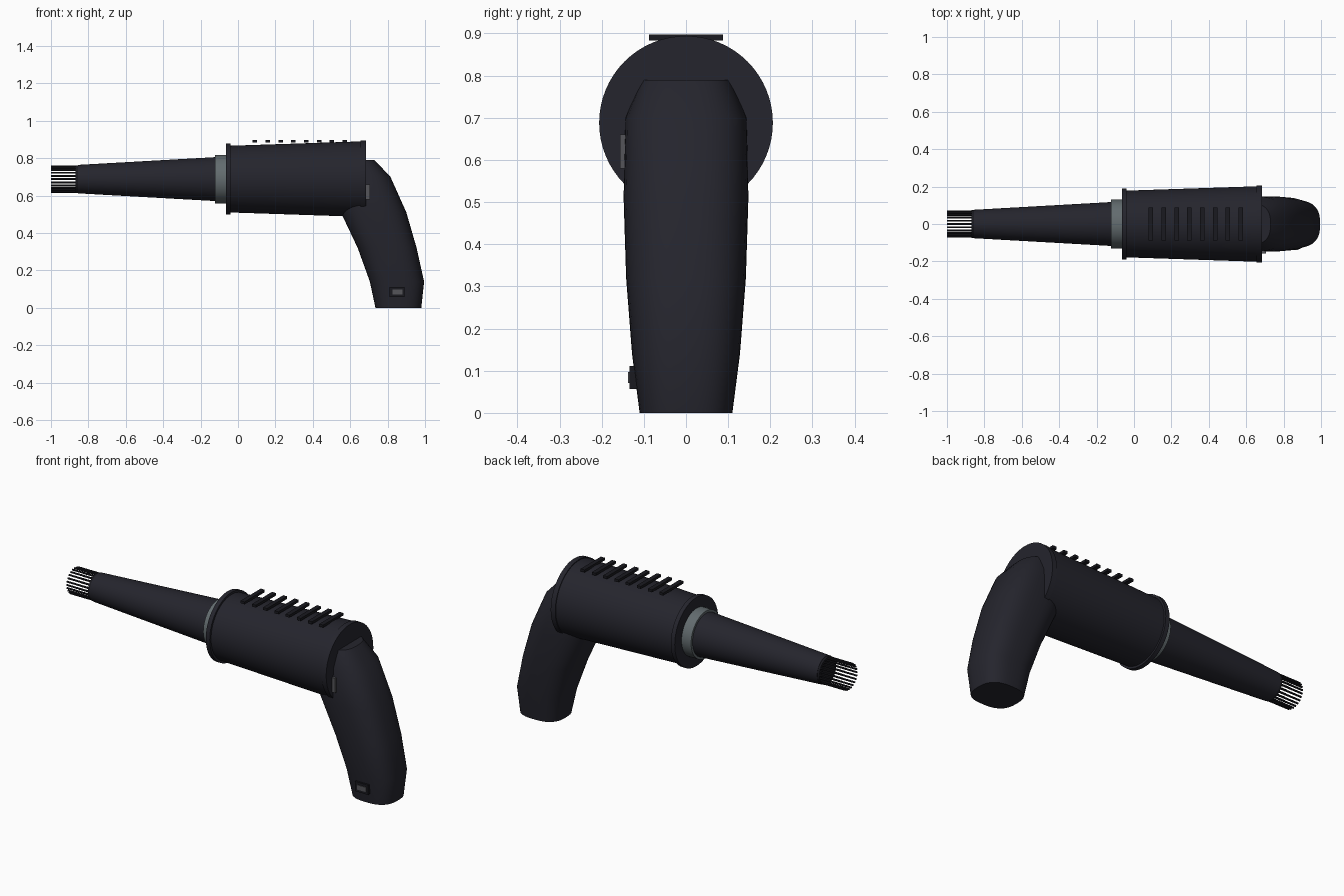
import bpy, bmesh, math
from mathutils import Matrix, Vector

cube = bpy.data.objects.get("Cube")
if cube:
    bpy.data.objects.remove(cube, do_unlink=True)

AXIS_Z = 0.688


def material(name, rgb):
    m = bpy.data.materials.new(name)
    m.use_nodes = True
    m.diffuse_color = (*rgb, 1)
    m.node_tree.nodes["Principled BSDF"].inputs["Base Color"].default_value = (*rgb, 1)
    return m


CASING = material("dark casing", (0.018, 0.018, 0.026))
BLACK = material("black trim", (0.01, 0.01, 0.014))
STEEL = material("grey metal", (0.125, 0.15, 0.16))
BUTTON = material("grey button", (0.09, 0.09, 0.1))


def finish(bm, name, mat, smooth=True):
    bmesh.ops.recalc_face_normals(bm, faces=bm.faces)
    mesh = bpy.data.meshes.new(name)
    bm.to_mesh(mesh)
    bm.free()
    mesh.materials.append(mat)
    obj = bpy.data.objects.new(name, mesh)
    bpy.context.collection.objects.link(obj)
    if smooth:
        bpy.ops.object.select_all(action="DESELECT")
        obj.select_set(True)
        bpy.context.view_layer.objects.active = obj
        bpy.ops.object.shade_smooth_by_angle(angle=math.radians(35))
    return obj


def loft(name, rings, mat):
    """Skin a list of point loops and cap both ends."""
    bm = bmesh.new()
    loops = [[bm.verts.new(p) for p in ring] for ring in rings]
    n = len(loops[0])
    for a, b in zip(loops, loops[1:]):
        for i in range(n):
            j = (i + 1) % n
            bm.faces.new((a[i], a[j], b[j], b[i]))
    bm.faces.new(loops[0])
    bm.faces.new(loops[-1])
    return finish(bm, name, mat)


def turned(name, profile, mat, sides=48):
    """Round part along x from (x, radius) pairs."""
    angles = [math.tau * i / sides for i in range(sides)]
    return loft(name, [[(x, r * math.cos(a), AXIS_Z + r * math.sin(a)) for a in angles]
                       for x, r in profile], mat)


def boxes(name, items, mat):
    """Boxes given by centre and size."""
    bm = bmesh.new()
    for centre, size in items:
        bmesh.ops.create_cube(bm, size=1, matrix=Matrix.Translation(centre)
                              @ Matrix.Diagonal((*size, 1)))
    return finish(bm, name, mat, False)


# Motor housing with a lip at each end
turned("motor_housing", [(-0.05, 0.178), (0.67, 0.202)], CASING, 64)
turned("front_lip", [(-0.064, 0.19), (-0.04, 0.19)], CASING, 64)
turned("rear_lip", [(0.656, 0.206), (0.684, 0.206)], CASING, 64)

# Barrel and its metal collar
turned("collar", [(-0.122, 0.13), (-0.06, 0.13)], STEEL)
turned("barrel", [(-0.856, 0.076), (-0.11, 0.118)], CASING)
turned("barrel_tip", [(-0.868, 0.074), (-0.85, 0.074)], BLACK)

# Ring of thin prongs at the tip
bm = bmesh.new()
PRONGS = 24
for i in range(PRONGS):
    a = math.tau * i / PRONGS
    spot = Vector((-0.93, 0.068 * math.cos(a), AXIS_Z + 0.068 * math.sin(a)))
    bmesh.ops.create_cone(bm, cap_ends=True, segments=8, radius1=0.005, radius2=0.005,
                          depth=0.14, matrix=Matrix.Translation(spot)
                          @ Matrix.Rotation(math.pi / 2, 4, "Y"))
finish(bm, "tip_prongs", BLACK)

# Raised vent bars on top
boxes("vent_bars", [((0.09 + 0.0687 * i, 0, 0.89), (0.024, 0.176, 0.014))
                    for i in range(8)], BLACK)

# Grip: stacked horizontal sections (height, inner x, outer x, half width)
SECTIONS = [(0, 0.735, 0.98, 0.11), (0.14, 0.705, 0.995, 0.128),
            (0.32, 0.64, 0.955, 0.142), (0.51, 0.55, 0.9, 0.148),
            (0.7, 0.5, 0.815, 0.144), (0.79, 0.52, 0.73, 0.108)]


def rounded(v):
    return math.copysign(abs(v) ** 0.74, v)


grip_rings = []
for z, x0, x1, w in SECTIONS:
    grip_rings.append([((x0 + x1) / 2 + (x1 - x0) / 2 * rounded(math.cos(a)),
                        w * rounded(math.sin(a)), z)
                       for a in (math.tau * i / 40 for i in range(40))])
loft("grip", grip_rings, CASING)

# Trigger plate and power switch on the front side
boxes("trigger_plate", [((0.693, -0.149, 0.62), (0.024, 0.016, 0.08))], BUTTON)
boxes("switch_base", [((0.85, -0.122, 0.084), (0.08, 0.024, 0.054))], BLACK)
boxes("switch_button", [((0.852, -0.13, 0.084), (0.054, 0.016, 0.026))], BUTTON)
